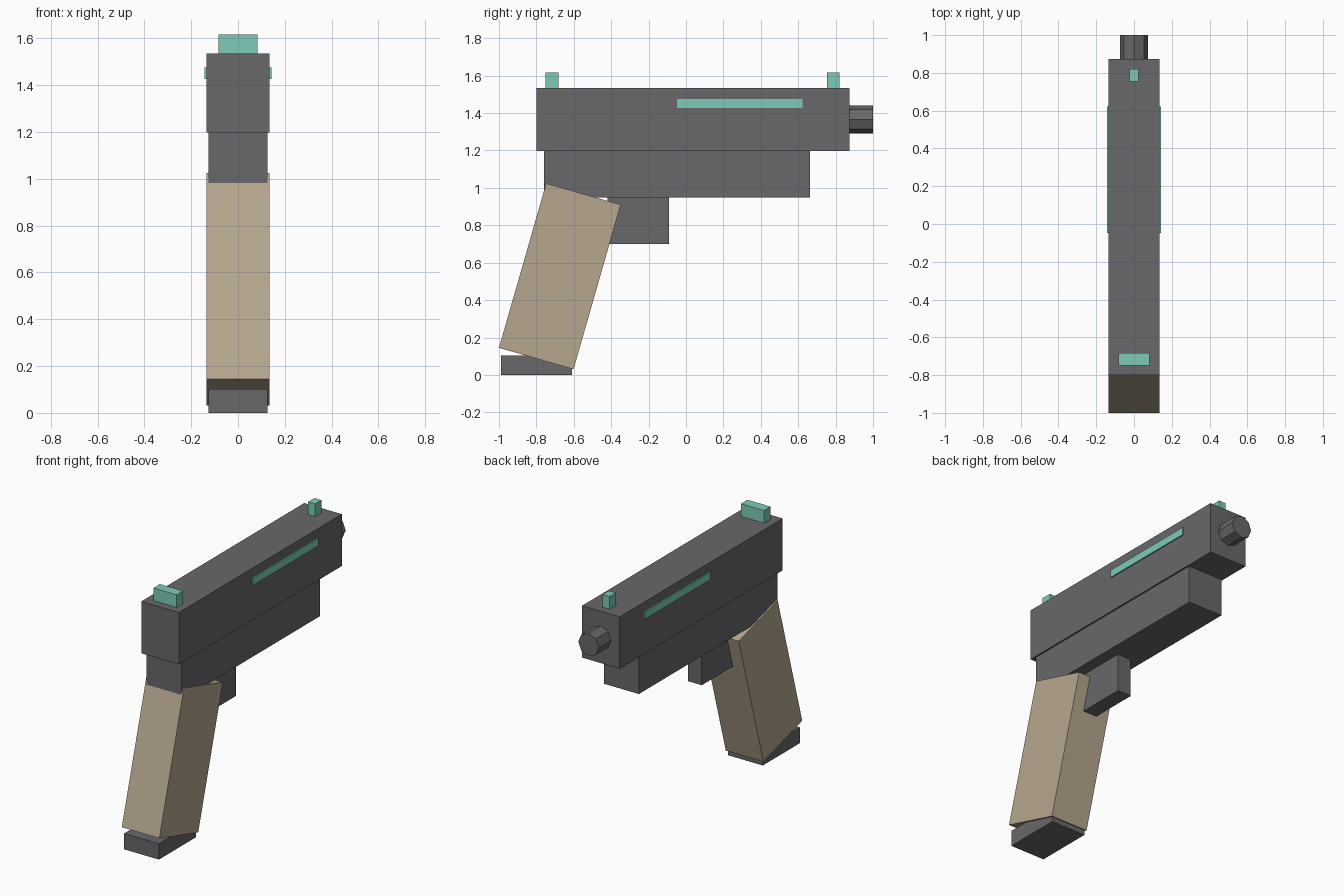
import bpy
import math
from mathutils import Matrix

cube = bpy.data.objects.get("Cube")
if cube:
    bpy.data.objects.remove(cube, do_unlink=True)


def material(name, rgb):
    mat = bpy.data.materials.new(name)
    mat.use_nodes = True
    colour = (*rgb, 1.0)
    mat.diffuse_color = colour
    mat.node_tree.nodes["Principled BSDF"].inputs["Base Color"].default_value = colour
    return mat


GREY = material("dark grey", (0.138, 0.138, 0.147))
TAN = material("tan", (0.47, 0.39, 0.28))
TEAL = material("teal", (0.205, 0.6, 0.485))


def finish(obj, name, mat, transform):
    obj.name = obj.data.name = name
    obj.data.transform(transform)
    obj.data.materials.append(mat)
    return obj


def box(name, mat, x, y, z, tilt=0.0):
    """Box from (min, max) ranges, tilted about its own centre."""
    bpy.ops.mesh.primitive_cube_add(size=1)
    centre = [(a + b) / 2 for a, b in (x, y, z)]
    size = [b - a for a, b in (x, y, z)]
    transform = (Matrix.Translation(centre) @ Matrix.Rotation(tilt, 4, "X")
                 @ Matrix.Diagonal((*size, 1)))
    return finish(bpy.context.object, name, mat, transform)


def centred(half):
    return (-half, half)


# Body
box("slide", GREY, centred(0.135), (-0.8, 0.873), (1.198, 1.535))
box("frame", GREY, centred(0.125), (-0.76, 0.662), (0.95, 1.198))
box("trigger_block", GREY, centred(0.05), (-0.42, -0.09), (0.70, 0.95))

# Slanted grip and its base
box("grip", TAN, centred(0.135), (-0.882, -0.467), (0.07, 0.985), math.radians(-16))
box("magazine_base", GREY, centred(0.125), (-0.99, -0.61), (0, 0.103))

# Octagonal muzzle
bpy.ops.mesh.primitive_cylinder_add(vertices=8, radius=0.074, depth=0.16)
finish(bpy.context.object, "muzzle", GREY,
       Matrix.Translation((0, 0.92, 1.366)) @ Matrix.Rotation(math.pi / 2, 4, "X"))

# Sights
box("rear_sight", TEAL, centred(0.083), (-0.75, -0.683), (1.535, 1.617))
box("front_sight", TEAL, centred(0.025), (0.755, 0.82), (1.535, 1.617))

# Side strips, mirrored
strip = box("side_strips", TEAL, (0.134, 0.143), (-0.048, 0.622), (1.427, 1.476))
strip.modifiers.new("Mirror", "MIRROR")
